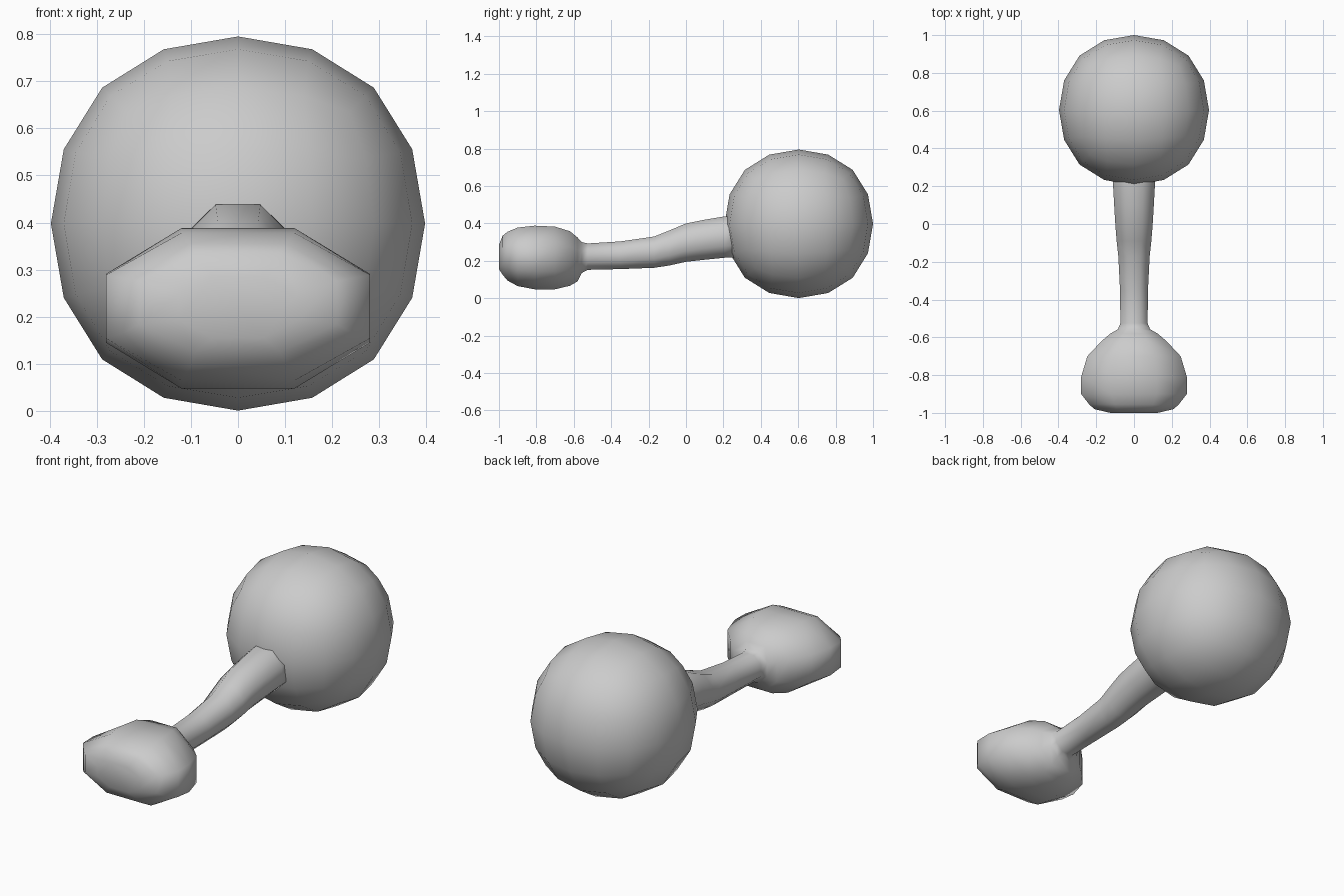
import bpy, bmesh

if "Cube" in bpy.data.objects:
    bpy.data.objects.remove(bpy.data.objects["Cube"])

# Ball: cube rounded by two levels of subdivision
bpy.ops.mesh.primitive_cube_add(size=0.946, location=(0, 0.603, 0.398))
ball = bpy.context.object
ball.name = "ball"
sub = ball.modifiers.new("round", 'SUBSURF')
sub.levels = sub.render_levels = 2
bpy.ops.object.shade_smooth()

# Eight-sided sections from front tip to ball: y, bottom z, top z, half width
sections = [
    (-1.00, 0.155, 0.285, 0.125),
    (-0.98, 0.125, 0.335, 0.21),
    (-0.955, 0.095, 0.355, 0.237),
    (-0.90, 0.065, 0.378, 0.28),
    (-0.81, 0.048, 0.388, 0.28),
    (-0.70, 0.048, 0.383, 0.247),
    (-0.62, 0.067, 0.358, 0.172),
    (-0.58, 0.090, 0.325, 0.125),
    (-0.557, 0.135, 0.300, 0.085),
    (-0.525, 0.152, 0.293, 0.072),
    (-0.35, 0.156, 0.304, 0.074),
    (-0.17, 0.163, 0.330, 0.083),
    (-0.09, 0.175, 0.362, 0.092),
    (0.00, 0.195, 0.400, 0.099),
    (0.10, 0.206, 0.420, 0.105),
    (0.21, 0.217, 0.438, 0.111),
    (0.28, 0.220, 0.440, 0.111),
]

# Head and neck: one skin lofted through the sections
bm = bmesh.new()
rings = []
for y, z0, z1, w in sections:
    zc, h = (z0 + z1) / 2, (z1 - z0) / 2
    a, b = w * 0.43, h * 0.43
    outline = [(w, -b), (w, b), (a, h), (-a, h), (-w, b), (-w, -b), (-a, -h), (a, -h)]
    rings.append([bm.verts.new((x, y, zc + z)) for x, z in outline])
for r, s in zip(rings, rings[1:]):
    for i in range(8):
        j = (i + 1) % 8
        bm.faces.new((r[i], r[j], s[j], s[i]))
bm.faces.new(rings[0])
bm.faces.new(rings[-1])
bmesh.ops.recalc_face_normals(bm, faces=bm.faces)
for f in bm.faces:
    f.smooth = True
mesh = bpy.data.meshes.new("head_and_neck")
bm.to_mesh(mesh)
bm.free()
bpy.context.collection.objects.link(bpy.data.objects.new("head_and_neck", mesh))
